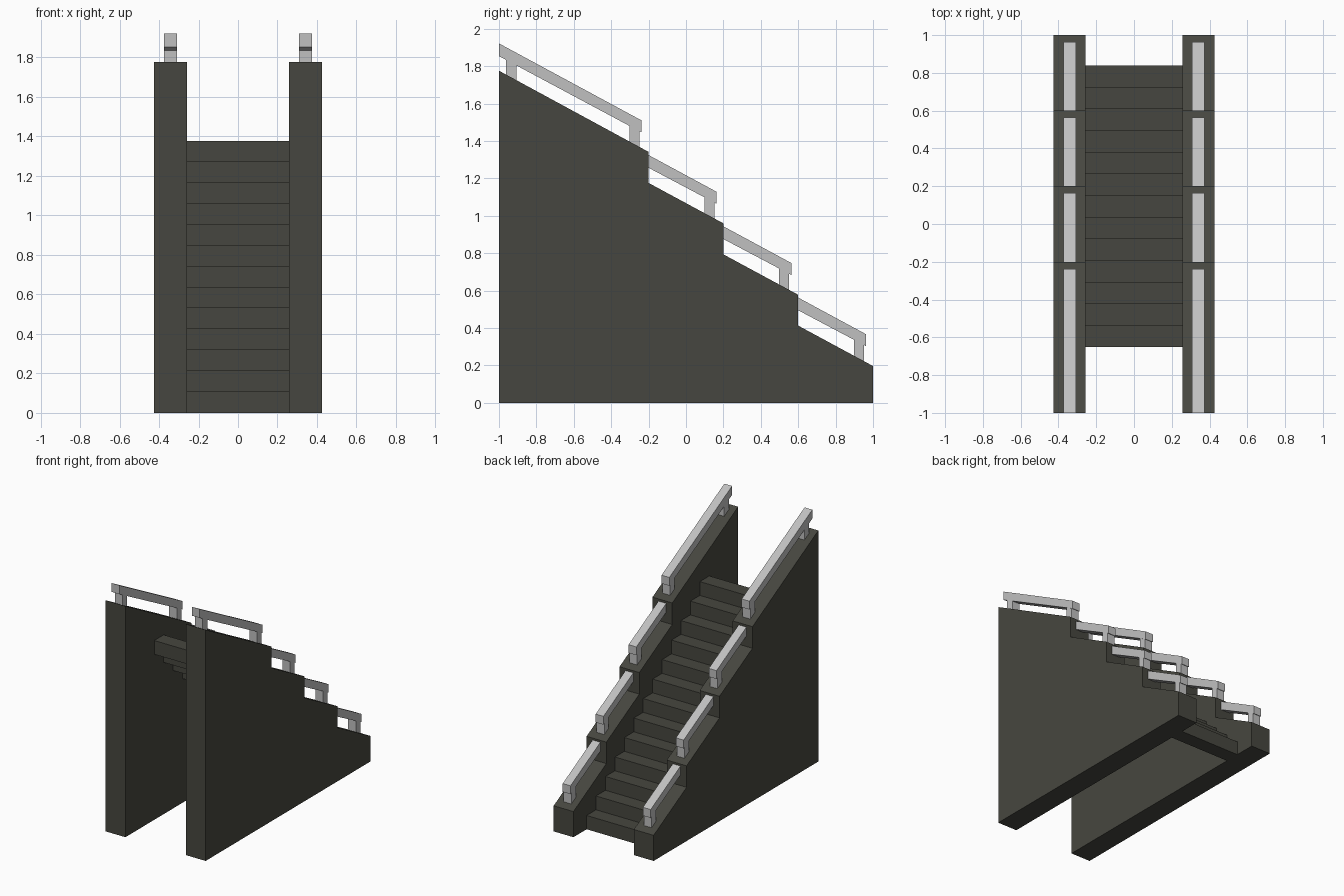
import bpy, bmesh

if "Cube" in bpy.data.objects:
    bpy.data.objects.remove(bpy.data.objects["Cube"])

SLOPE = 0.54


def material(name, rgb):
    m = bpy.data.materials.new(name)
    m.diffuse_color = (*rgb, 1)
    m.use_nodes = True
    m.node_tree.nodes["Principled BSDF"].inputs["Base Color"].default_value = m.diffuse_color
    return m


stone = material("dark stone", (0.062, 0.062, 0.050))
metal = material("light grey metal", (0.53, 0.53, 0.53))


def extrude_profile(name, pts, x0, x1, mat):
    """Extrude a (y, z) outline from x0 to x1."""
    bm = bmesh.new()
    face = bm.faces.new([bm.verts.new((x0, y, z)) for y, z in pts])
    ext = bmesh.ops.extrude_face_region(bm, geom=[face])
    verts = [v for v in ext["geom"] if isinstance(v, bmesh.types.BMVert)]
    bmesh.ops.translate(bm, verts=verts, vec=(x1 - x0, 0, 0))
    bmesh.ops.recalc_face_normals(bm, faces=bm.faces)
    mesh = bpy.data.meshes.new(name)
    bm.to_mesh(mesh)
    bm.free()
    mesh.materials.append(mat)
    obj = bpy.data.objects.new(name, mesh)
    bpy.context.collection.objects.link(obj)
    return obj


# Stepped side wall outline: foot, then four sloping runs
WALL = [(-1, 0), (1, 0), (1, 0.197), (0.6, 0.413), (0.6, 0.578), (0.2, 0.794),
        (0.2, 0.96), (-0.2, 1.176), (-0.2, 1.342), (-1, 1.776)]

# Handrail runs: (lower end y, upper end y, top z at the lower end)
RAILS = [(0.963 - 0.4 * i, 0.6 - 0.4 * i if i < 3 else -1.0, 0.367 + 0.381 * i)
         for i in range(4)]


def rail_outline(y_low, y_high, z):
    rise = (y_low - y_high) * SLOPE
    return [(y_low, z), (y_high, z + rise), (y_high, z + rise - 0.068), (y_low, z - 0.064)]


def post_outline(y0, y1, y_low, z):
    def at(y, drop):
        return (y, z + (y_low - y) * SLOPE - drop)
    return [at(y0, 0.05), at(y1, 0.05), at(y1, 0.165), at(y0, 0.165)]


for side, label in ((-1, "left"), (1, "right")):
    # Side walls
    extrude_profile(f"side_wall_{label}", WALL, side * 0.257, side * 0.425, stone)
    # Handrails with their posts
    xa, xb = side * 0.308, side * 0.374
    for i, (y_low, y_high, z) in enumerate(RAILS):
        extrude_profile(f"handrail_{label}_{i + 1}", rail_outline(y_low, y_high, z), xa, xb, metal)
        posts = [(y_low - 0.065, y_low - 0.011)]
        if i == 3:
            posts.append((-0.963, -0.905))
        for k, (y0, y1) in enumerate(posts):
            extrude_profile(f"rail_post_{label}_{i + 1}_{k + 1}",
                            post_outline(y0, y1, y_low, z), xa + side * 0.0005,
                            xb - side * 0.0005, metal)

# Steps: thirteen blocks with an open stepped underside
N, RISE, GOING = 13, 1.378 / 13, 1.49 / 13
for i in range(N):
    front, low = 0.84 - i * GOING, i * RISE
    back, high = front - GOING, low + RISE
    extrude_profile(f"step_{i + 1}", [(front, low), (front, high), (back, high), (back, low)],
                    -0.257, 0.257, stone)
